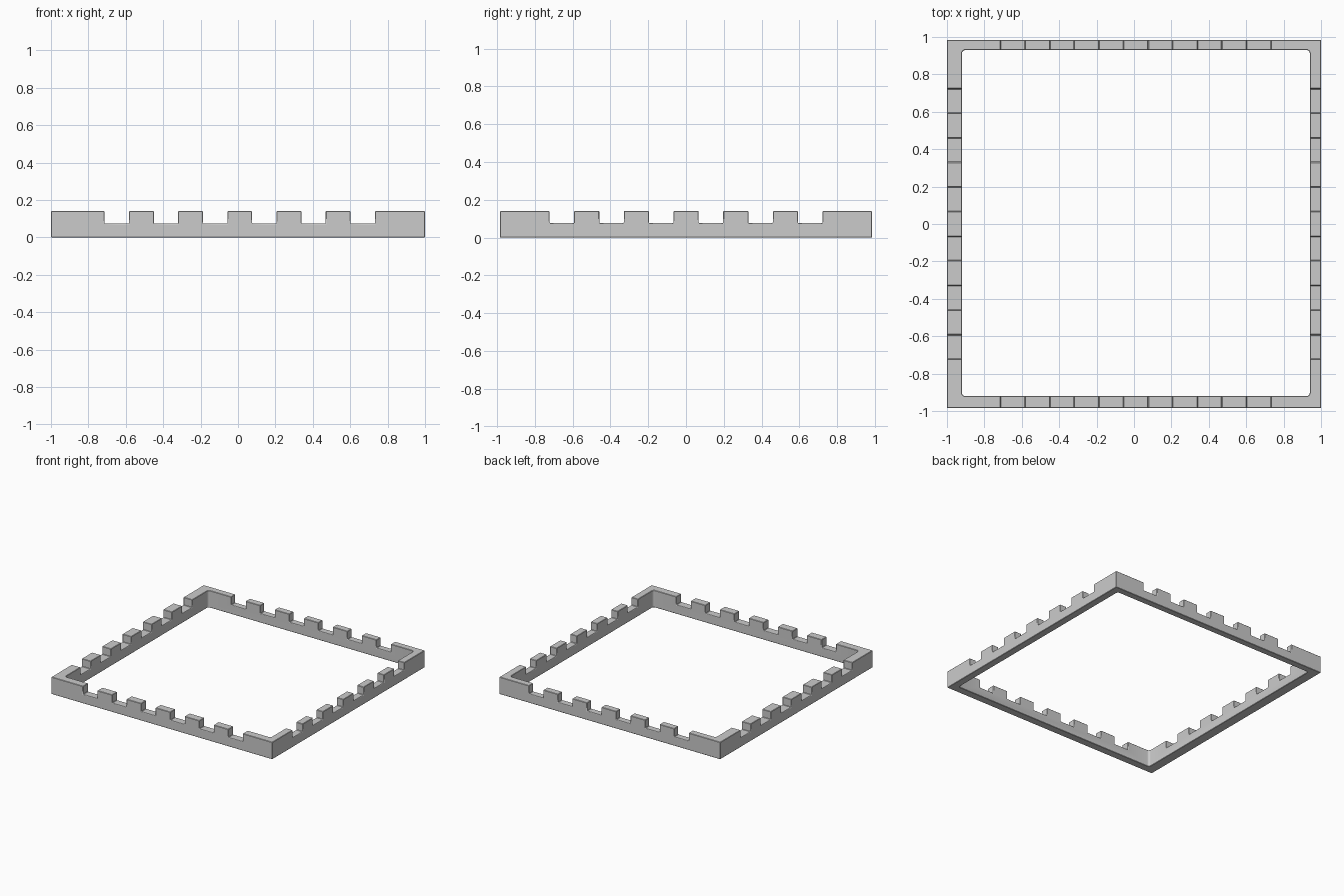
import bpy, bmesh
from mathutils import Vector

if "Cube" in bpy.data.objects:
    bpy.data.objects.remove(bpy.data.objects["Cube"])


def boxes(name, spans, round_upright=0.0):
    """One object made of boxes, each given as (low corner, high corner)."""
    bm = bmesh.new()
    for lo, hi in spans:
        lo, hi = Vector(lo), Vector(hi)
        made = bmesh.ops.create_cube(bm, size=1)["verts"]
        for v in made:
            v.co = (lo + hi) / 2 + v.co * (hi - lo)
    if round_upright:
        upright = [e for e in bm.edges
                   if abs(e.verts[0].co.z - e.verts[1].co.z) > 1e-4]
        bmesh.ops.bevel(bm, geom=upright, offset=round_upright, segments=4,
                        profile=0.5, affect='EDGES')
    mesh = bpy.data.meshes.new(name)
    bm.to_mesh(mesh)
    bm.free()
    obj = bpy.data.objects.new(name, mesh)
    bpy.context.collection.objects.link(obj)
    return obj


def cut(target, cutter):
    cutter.hide_render = True
    mod = target.modifiers.new("cut", 'BOOLEAN')
    mod.operation = 'DIFFERENCE'
    mod.solver = 'EXACT'
    mod.object = cutter
    bpy.context.view_layer.objects.active = target
    bpy.ops.object.modifier_apply(modifier=mod.name)
    bpy.data.objects.remove(cutter)


# Outer block of the rampart
wall = boxes("battlement_wall", [((-1, -0.985, 0), (1, 0.985, 0.14))])

# Open courtyard with slightly rounded inner corners
cut(wall, boxes("courtyard_cutter",
                [((-0.92, -0.92, -1), (0.94, 0.93, 1))], 0.018))

# Six crenel gaps through the front and back walls, then the side walls
STEP, GAP = 0.263, 0.13
cut(wall, boxes("front_back_gaps",
                [((-0.713 + i * STEP, -2, 0.073), (-0.713 + i * STEP + GAP, 2, 1))
                 for i in range(6)]))
cut(wall, boxes("side_gaps",
                [((-2, -0.722 + i * STEP, 0.076), (2, -0.722 + i * STEP + GAP, 1))
                 for i in range(6)]))

# Slightly softened edges
soft = wall.modifiers.new("soft_edges", 'BEVEL')
soft.width = 0.003
soft.segments = 1
soft.limit_method = 'ANGLE'
soft.angle_limit = 0.8
bpy.ops.object.select_all(action='DESELECT')
wall.select_set(True)
bpy.context.view_layer.objects.active = wall
bpy.ops.object.modifier_apply(modifier=soft.name)
bpy.ops.object.shade_smooth_by_angle(angle=0.6)
